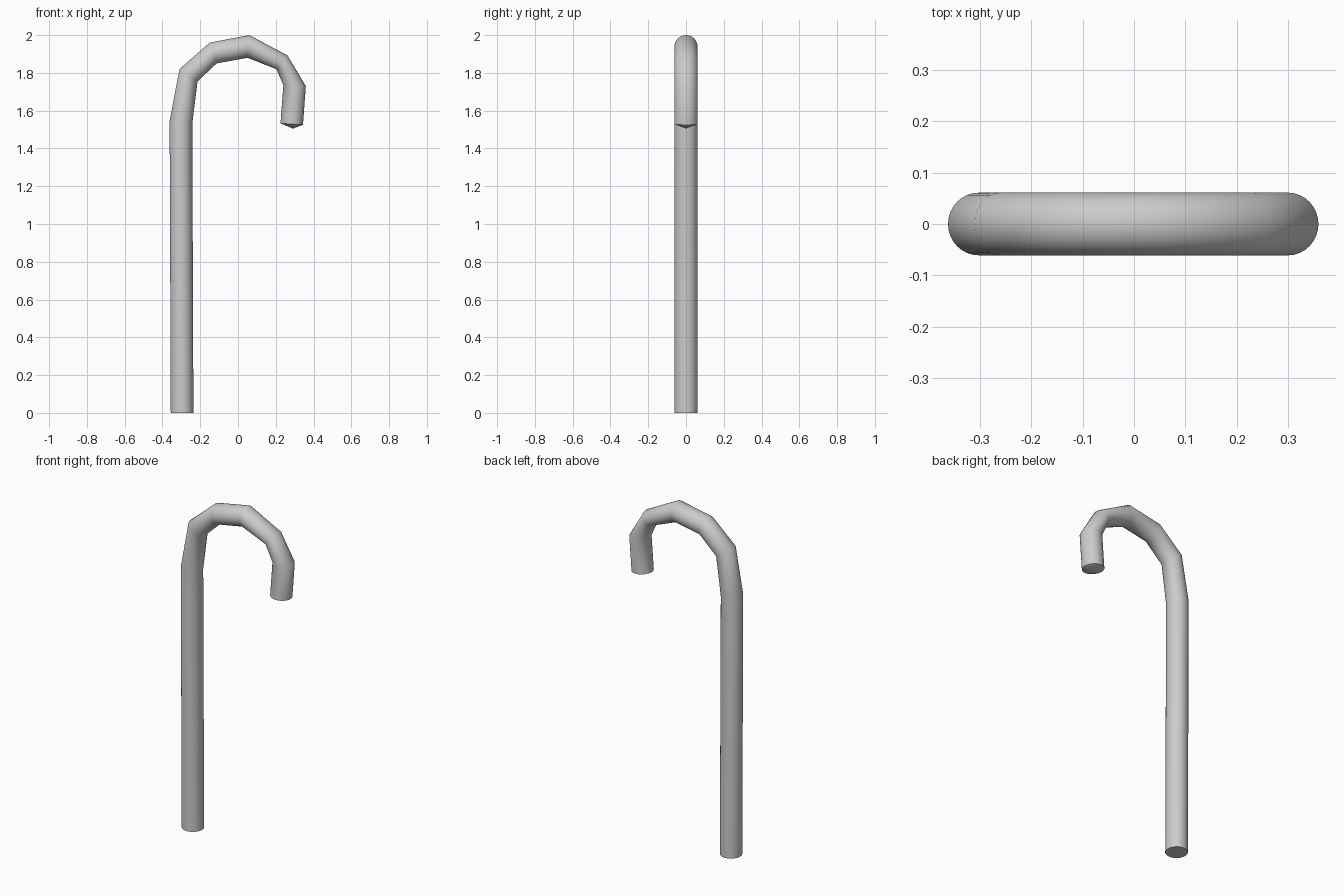
import bpy, bmesh, math

if "Cube" in bpy.data.objects:
    bpy.data.objects.remove(bpy.data.objects["Cube"])

SIDES = 32
RADIUS = 0.061

# outer (x, z) and inner (x, z) edge of the tube at every bend
rings = [
    ((-0.356, 0.0), (-0.236, 0.0)),
    ((-0.362, 1.545), (-0.242, 1.53)),
    ((-0.31, 1.82), (-0.214, 1.755)),
    ((-0.15, 1.96), (-0.113, 1.85)),
    ((0.06, 2.0), (0.05, 1.88)),
    ((0.262, 1.893), (0.203, 1.82)),
    ((0.359, 1.73), (0.24, 1.735)),
    ((0.344, 1.525), (0.225, 1.533)),
]

bm = bmesh.new()


def add_ring(outer, inner):
    cx, cz = (outer[0] + inner[0]) / 2, (outer[1] + inner[1]) / 2
    dx, dz = outer[0] - cx, outer[1] - cz
    verts = []
    for i in range(SIDES):
        a = 2 * math.pi * i / SIDES
        c = math.cos(a)
        verts.append(bm.verts.new((cx + dx * c, RADIUS * math.sin(a), cz + dz * c)))
    return verts


# tube walls
loops = [add_ring(o, i) for o, i in rings]
for a, b in zip(loops, loops[1:]):
    for i in range(SIDES):
        j = (i + 1) % SIDES
        bm.faces.new((a[i], a[j], b[j], b[i]))

# flat foot and shallow cone on the hook end
bm.faces.new(loops[0])
tip = bm.verts.new((0.29, 0, 1.505))
for i in range(SIDES):
    bm.faces.new((loops[-1][i], loops[-1][(i + 1) % SIDES], tip))

bmesh.ops.recalc_face_normals(bm, faces=bm.faces)
mesh = bpy.data.meshes.new("hooked_cane")
bm.to_mesh(mesh)
bm.free()
cane = bpy.data.objects.new("hooked_cane", mesh)
bpy.context.collection.objects.link(cane)
bpy.context.view_layer.objects.active = cane
cane.select_set(True)
bpy.ops.object.shade_smooth_by_angle(angle=math.radians(40))
